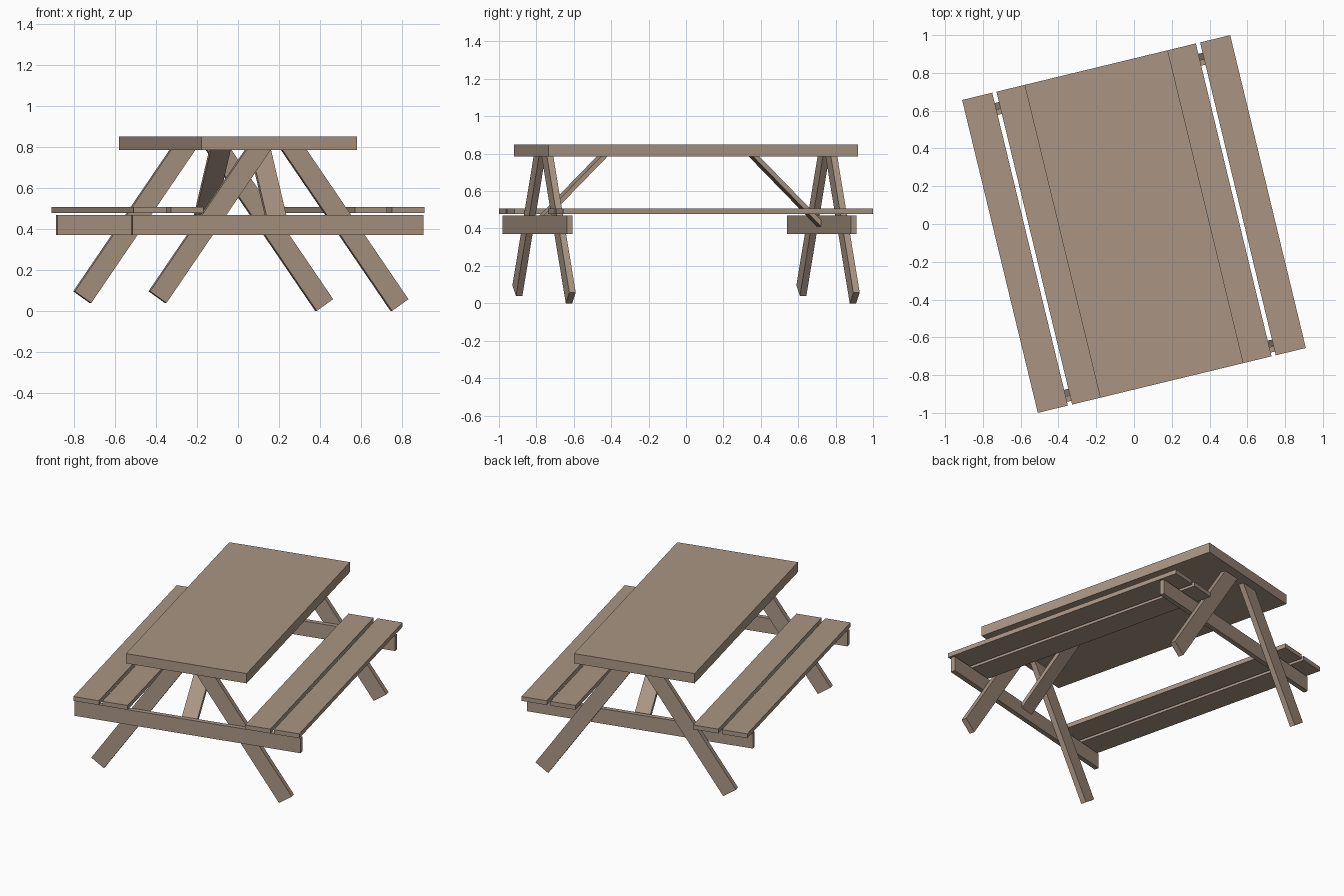
import bpy
import bmesh
import math
from mathutils import Matrix, Vector

if "Cube" in bpy.data.objects:
    bpy.data.objects.remove(bpy.data.objects["Cube"], do_unlink=True)

# Single weathered wood colour
wood = bpy.data.materials.new("weathered wood")
wood.use_nodes = True
color = (0.40, 0.30, 0.23, 1)
wood.diffuse_color = color
wood.node_tree.nodes["Principled BSDF"].inputs["Base Color"].default_value = color

# The whole table is turned about the vertical axis
SPIN = Matrix.Rotation(math.radians(13.6), 4, "Z")


def finish(name, bm):
    bmesh.ops.recalc_face_normals(bm, faces=bm.faces)
    mesh = bpy.data.meshes.new(name)
    bm.to_mesh(mesh)
    bm.free()
    mesh.materials.append(wood)
    obj = bpy.data.objects.new(name, mesh)
    obj.matrix_world = SPIN
    bpy.context.collection.objects.link(obj)


def board(name, low, high, tilt=0):
    """Box between two corners, optionally tilted about its centre in the xz plane."""
    low, high = Vector(low), Vector(high)
    bm = bmesh.new()
    bmesh.ops.create_cube(bm, size=1)
    matrix = (Matrix.Translation((low + high) / 2)
              @ Matrix.Rotation(tilt, 4, "Y")
              @ Matrix.Diagonal((high - low).to_4d()))
    bm.transform(matrix)
    finish(name, bm)


def leg(name, side, y, length):
    """Slanted board hanging from a point inside the top, ends cut square."""
    angle = math.radians(35)
    top = Vector((side * 0.07, y, 0.815))
    centre = top + Vector((side * math.sin(angle), 0, -math.cos(angle))) * length / 2
    half = Vector((0.05, 0.0175, length / 2))
    board(name, centre - half, centre + half, -side * angle)


def brace(name, inner, outer):
    """Diagonal at 45 degrees from the underside of the top to a cross beam."""
    sign = 1 if outer > 0 else -1
    thick = 0.035
    drop = abs(outer - inner)
    profile = [(inner, 0.785), (inner + sign * thick, 0.785),
               (outer, 0.785 - drop + thick), (outer, 0.785 - drop)]
    bm = bmesh.new()
    face = bm.faces.new([bm.verts.new((-0.05, y, z)) for y, z in profile])
    extruded = bmesh.ops.extrude_face_region(bm, geom=[face])["geom"]
    verts = [g for g in extruded if isinstance(g, bmesh.types.BMVert)]
    bmesh.ops.translate(bm, verts=verts, vec=(0.1, 0, 0))
    finish(name, bm)


# Table top
board("table_top", (-0.39, -0.852, 0.785), (0.39, 0.852, 0.85))

# Two seat planks on each side
for label, side in (("left", 1), ("right", -1)):
    for part, near, far in (("inner", 0.38, 0.543), ("outer", 0.566, 0.73)):
        a, b = sorted((side * near, side * far))
        board(f"{label}_{part}_seat_plank", (a, -0.852, 0.478), (b, 0.852, 0.507))

# Cross beam, leg pair and brace at each end
for end, beam, leg_y, inner, outer in (("front", -0.832, -0.784, -0.444, -0.802),
                                       ("back", 0.731, 0.778, 0.357, 0.731)):
    board(f"{end}_cross_beam", (-0.73, beam, 0.37), (0.73, beam + 0.03, 0.469))
    leg(f"{end}_left_leg", 1, leg_y, 0.96)
    leg(f"{end}_right_leg", -1, leg_y, 0.913)
    brace(f"{end}_brace", inner, outer)
